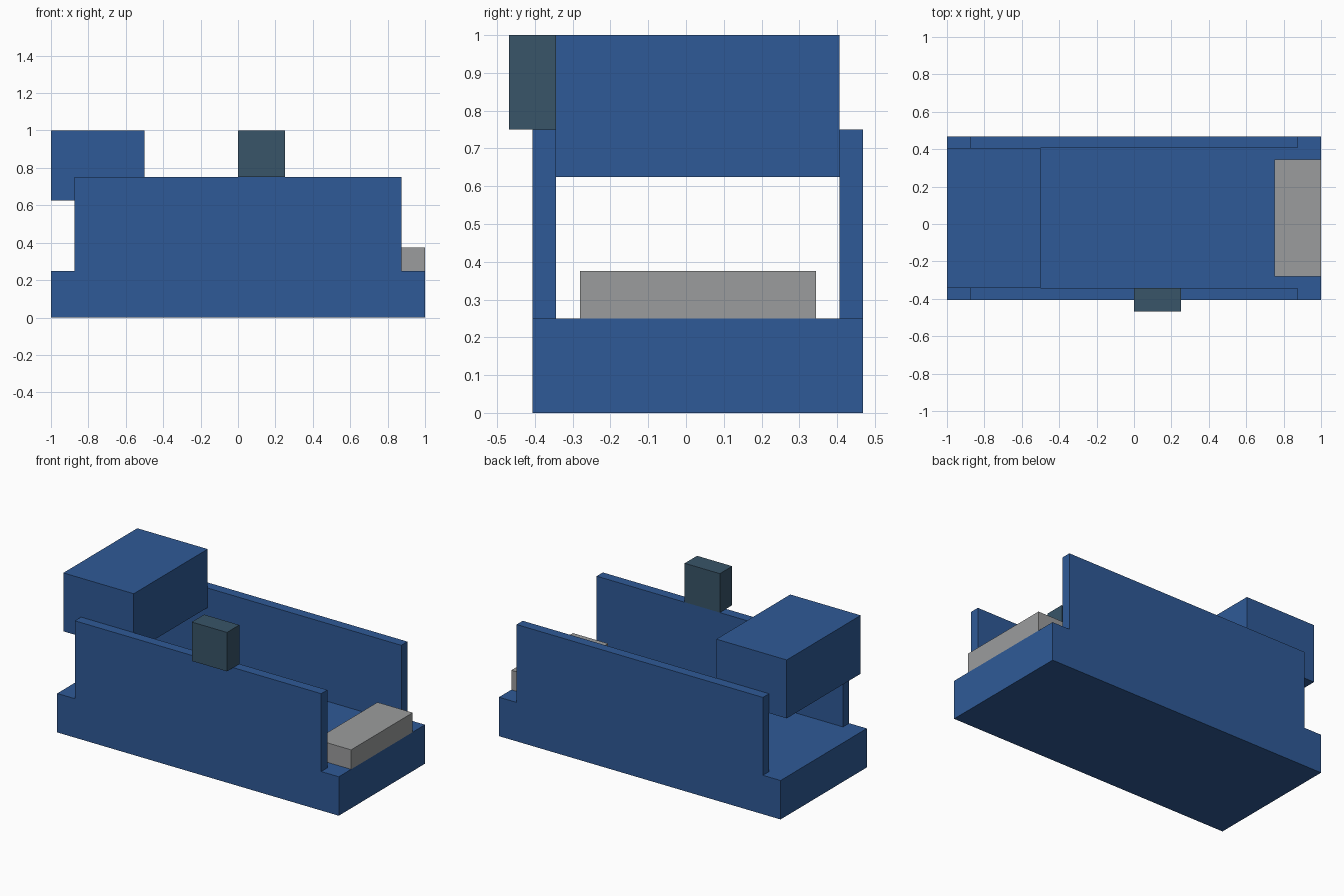
import bpy
from mathutils import Vector

default = bpy.data.objects.get("Cube")
if default:
    bpy.data.objects.remove(default, do_unlink=True)


def make_material(name, rgb):
    mat = bpy.data.materials.new(name)
    mat.use_nodes = True
    color = (*rgb, 1.0)
    mat.diffuse_color = color
    mat.node_tree.nodes["Principled BSDF"].inputs["Base Color"].default_value = color
    return mat


def box(name, low, high, mat):
    """Box spanning two opposite corners."""
    low, high = Vector(low), Vector(high)
    bpy.ops.mesh.primitive_cube_add(size=1, location=(low + high) / 2)
    obj = bpy.context.object
    obj.name = name
    obj.scale = high - low
    bpy.ops.object.transform_apply(location=False, rotation=False, scale=True)
    obj.data.materials.append(mat)
    return obj


blue = make_material("blue", (0.028, 0.102, 0.310))
slate = make_material("dark slate", (0.040, 0.090, 0.140))
grey = make_material("grey", (0.33, 0.335, 0.34))

# Outer and inner y limits of the two side walls
front, back, wall = -0.406, 0.469, 0.0625

# Base slab
box("base", (-1, front, 0), (1, back, 0.25), blue)

# Long side walls
for name, y in (("front_wall", front), ("back_wall", back - wall)):
    box(name, (-0.875, y, 0.25), (0.875, y + wall, 0.75), blue)

# Raised block held between the walls
box("raised_block", (-1, front + wall, 0.625), (-0.5, back - wall, 1), blue)

# Small post on the front wall, overhanging outwards
box("post", (0, -0.469, 0.75), (0.25, front + wall, 1), slate)

# Low step at the open end
box("end_step", (0.75, -0.281, 0.25), (1, 0.344, 0.375), grey)
